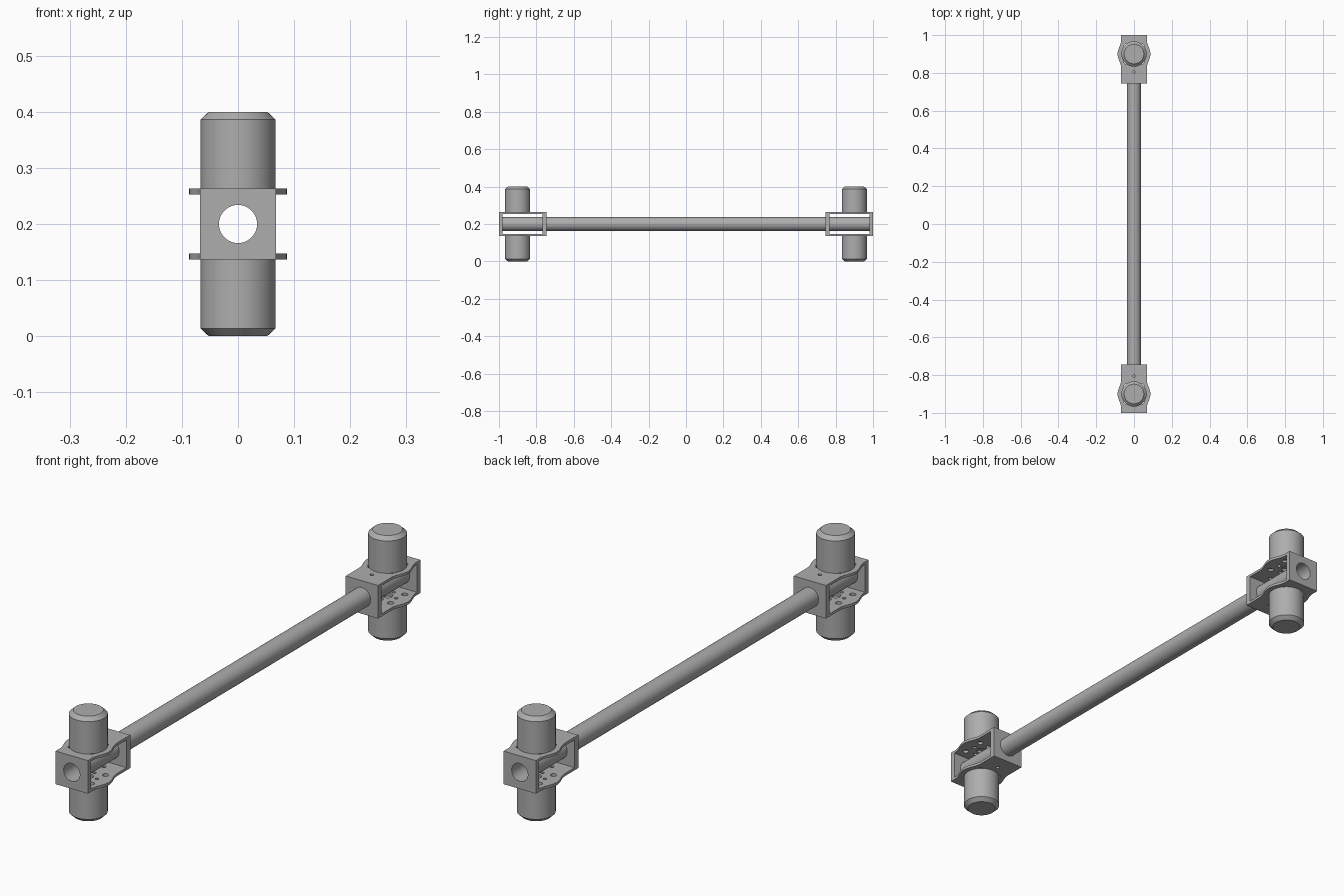
import bpy, bmesh, math
from mathutils import Matrix

if "Cube" in bpy.data.objects:
    bpy.data.objects.remove(bpy.data.objects["Cube"])

grey = bpy.data.materials.new("mid grey")
grey.diffuse_color = (0.42, 0.42, 0.42, 1)
grey.use_nodes = True
grey.node_tree.nodes["Principled BSDF"].inputs["Base Color"].default_value = grey.diffuse_color

MID = 0.2      # height of the tube axis
MOTOR_Y = 0.9  # motor centre, both ends


def finish(ob):
    ob.data.materials.clear()
    ob.data.materials.append(grey)
    bpy.ops.object.select_all(action='DESELECT')
    ob.select_set(True)
    bpy.context.view_layer.objects.active = ob
    bpy.ops.object.shade_smooth_by_angle(angle=math.radians(30))


def circle(r, cx=0, cy=0, n=32):
    return [(cx + r * math.cos(2 * math.pi * i / n),
             cy + r * math.sin(2 * math.pi * i / n)) for i in range(n)]


def sheet(name, loops, thick, matrix):
    """Flat plate: first loop is the outline, the others are holes."""
    cu = bpy.data.curves.new(name, 'CURVE')
    cu.dimensions, cu.fill_mode, cu.extrude = '2D', 'BOTH', thick / 2
    for loop in loops:
        sp = cu.splines.new('POLY')
        sp.points.add(len(loop) - 1)
        for p, (x, y) in zip(sp.points, loop):
            p.co = (x, y, 0, 1)
        sp.use_cyclic_u = True
    tmp = bpy.data.objects.new(name + "_outline", cu)
    bpy.context.collection.objects.link(tmp)
    bpy.context.view_layer.update()
    me = bpy.data.meshes.new_from_object(tmp)
    bpy.data.objects.remove(tmp)
    bm = bmesh.new()
    bm.from_mesh(me)
    bmesh.ops.remove_doubles(bm, verts=bm.verts, dist=1e-5)
    bmesh.ops.transform(bm, matrix=matrix, verts=bm.verts)
    bmesh.ops.recalc_face_normals(bm, faces=bm.faces)
    bm.to_mesh(me)
    bm.free()
    ob = bpy.data.objects.new(name, me)
    bpy.context.collection.objects.link(ob)
    finish(ob)


def lathe(name, profile, matrix, closed=False, n=48):
    """Turn an (r, z) profile around z."""
    bm = bmesh.new()
    rings = [[bm.verts.new((x, y, z)) for x, y in circle(r, n=n)] for r, z in profile]
    pairs = list(zip(rings, rings[1:]))
    if closed:
        pairs.append((rings[-1], rings[0]))
    else:
        bm.faces.new(rings[0])
        bm.faces.new(rings[-1])
    for a, b in pairs:
        for i in range(n):
            j = (i + 1) % n
            bm.faces.new((a[i], a[j], b[j], b[i]))
    bmesh.ops.transform(bm, matrix=matrix, verts=bm.verts)
    bmesh.ops.recalc_face_normals(bm, faces=bm.faces)
    me = bpy.data.meshes.new(name)
    bm.to_mesh(me)
    bm.free()
    ob = bpy.data.objects.new(name, me)
    bpy.context.collection.objects.link(ob)
    finish(ob)


# hollow arm tube, running through both brackets
turn = Matrix.Rotation(math.pi / 2, 4, 'X')
lathe("arm_tube", [(0.034, -0.98), (0.037, -0.98), (0.037, 0.98), (0.034, 0.98)],
      Matrix.Translation((0, 0, MID)) @ turn, closed=True)

# mounting plate outline: straight strip that flares around the motor
side = [(0.068, 0.745)]
for i in range(21):
    t = -1 + i / 10
    side.append((0.068 + 0.0095 * (1 + math.cos(math.pi * t)), MOTOR_Y + 0.075 * t))
side.append((0.068, 1.0))
outline = side + [(-x, y) for x, y in reversed(side)]

# mounting holes: centre, small inner ring, larger outer ring, cable hole
holes = [circle(0.018, 0, MOTOR_Y, 24), circle(0.007, 0, 0.805, 16)]
for k in range(4):
    a = math.pi / 4 + k * math.pi / 2
    holes.append(circle(0.007, 0.036 * math.cos(a - math.pi / 4),
                        MOTOR_Y + 0.036 * math.sin(a - math.pi / 4), 16))
    holes.append(circle(0.011, 0.060 * math.cos(a), MOTOR_Y + 0.060 * math.sin(a), 20))

w, h = 0.068, 0.053
frame = [(-w, -h), (w, -h), (w, h), (-w, h)]
motor = [(0.067, 0.063), (0.067, 0.186), (0.052, 0.2)]

for end, s in (("front", -1), ("back", 1)):
    flip = Matrix.Diagonal((1, s, 1, 1))
    for level, v in (("lower", -1), ("upper", 1)):
        sheet(f"{end}_{level}_mount_plate", [outline] + holes, 0.01,
              Matrix.Translation((0, 0, MID + v * 0.058)) @ flip)
        lathe(f"{end}_{level}_motor", motor,
              Matrix.Translation((0, s * MOTOR_Y, MID)) @ Matrix.Diagonal((1, 1, v, 1)))
    # clamp walls closing the bracket at both ends
    for label, y, r in (("outer", 0.99, 0.034), ("inner", 0.756, 0.037)):
        sheet(f"{end}_{label}_clamp_wall", [frame, circle(r, n=48)],
              0.02 if label == "outer" else 0.022,
              Matrix.Translation((0, s * y, MID)) @ turn)
